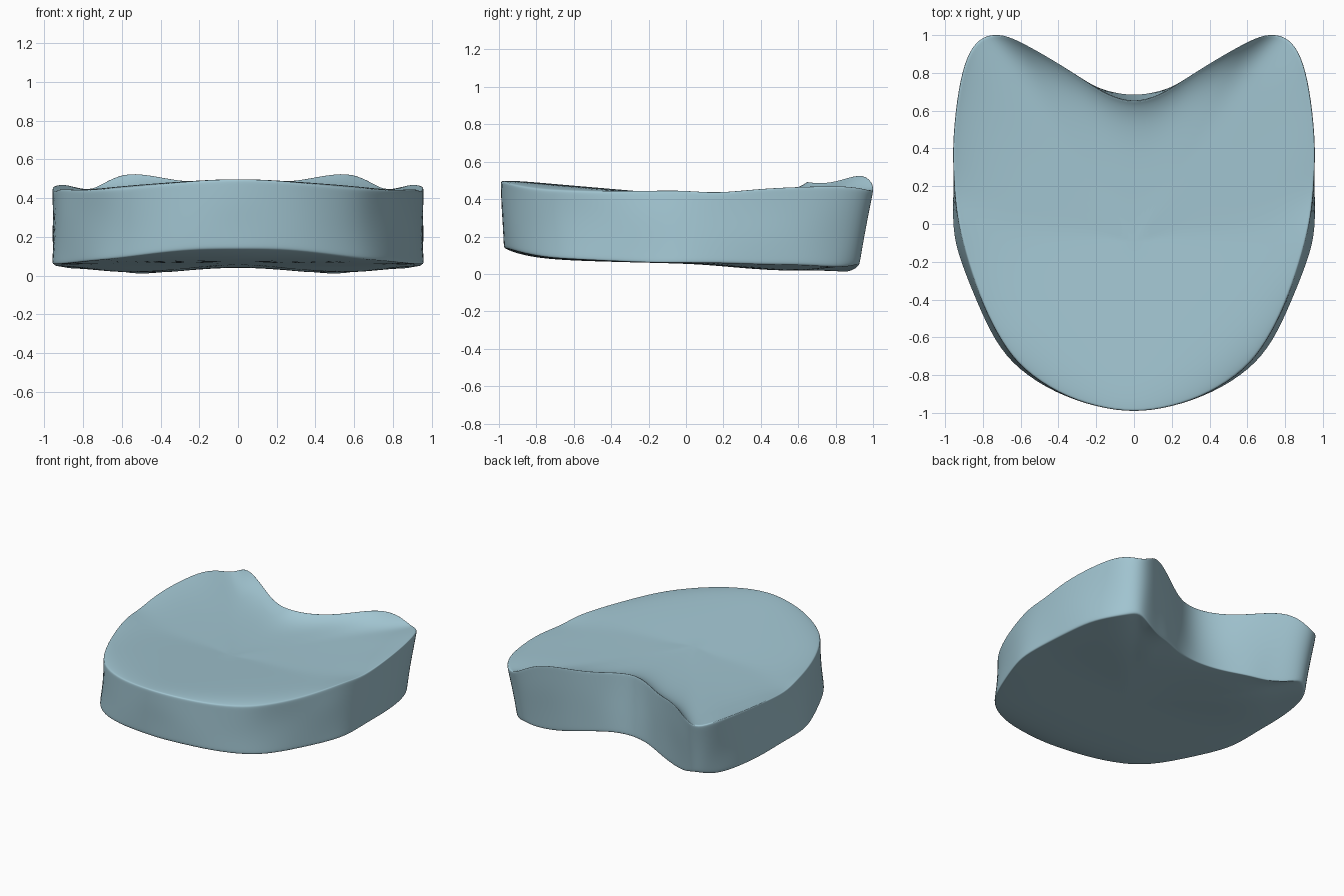
import bpy
import bmesh
import math
from mathutils import Vector, noise

cube = bpy.data.objects.get("Cube")
if cube:
    bpy.data.objects.remove(cube, do_unlink=True)

# Half outline from front centre round to the rear notch:
# top edge (x, y, z), bottom edge (x, y, z)
half_outline = [
    ((0, -1, .5), (0, -.98, .14)),
    ((.2, -.97, .49), (.21, -.96, .14)),
    ((.4, -.9, .47), (.41, -.9, .12)),
    ((.59, -.77, .45), (.62, -.77, .09)),
    ((.7, -.63, .445), (.74, -.62, .08)),
    ((.8, -.43, .44), (.83, -.42, .07)),
    ((.88, -.2, .445), (.92, -.2, .06)),
    ((.93, 0, .45), (.965, -.04, .06)),
    ((.95, .16, .43), (.955, .2, .06)),
    ((.965, .4, .46), (.95, .42, .05)),
    ((.94, .66, .47), (.93, .63, .05)),
    ((.9, .86, .475), (.87, .8, .035)),
    ((.84, .97, .455), (.8, .89, .04)),
    ((.76, 1.01, .44), (.73, .94, .06)),
    ((.67, 1, .5), (.63, .91, .02)),
    ((.57, .95, .54), (.5, .85, .005)),
    ((.43, .87, .52), (.38, .81, .02)),
    ((.29, .78, .49), (.26, .75, .03)),
    ((.14, .68, .49), (.14, .7, .04)),
    ((0, .64, .5), (0, .68, .045)),
]


def mirrored(points):
    """Close a half loop by reflecting it across x = 0."""
    right = [Vector(p) for p in points]
    left = [Vector((-p.x, p.y, p.z)) for p in reversed(right[1:-1])]
    return right + left


def top_height(x, y):
    """Shallow dish that falls towards the rear."""
    return .425 + .085 * max(0, -y - .05) + .02 * max(0, y - .4)


def bottom_height(x, y):
    """Gently tilted underside with two soft rear lobes."""
    lobe = math.exp(-((abs(x) - .5) ** 2 + (y - .5) ** 2) / .07)
    return .055 - .025 * y - .035 * lobe


def cap_ring(edge, scale, height, falloff):
    """Edge loop pulled inwards and blended into a cap surface."""
    ring = []
    for p in edge:
        x, y = p.x * scale, (p.y + .1) * scale - .1
        blend = scale ** falloff
        ring.append(Vector((x, y, p.z * blend + height(x, y) * (1 - blend))))
    return ring


def wall_ring(low, high, t):
    """Loop on the side wall, slightly uneven between its two edges."""
    ring = []
    for a, b in zip(low, high):
        p = a.lerp(b, t)
        bump = noise.noise(Vector((abs(p.x) * 5, p.y * 5, p.z * 3)))
        swell = 1 + bump * .02 * math.sin(math.pi * t)
        ring.append(Vector((p.x * swell, p.y * swell, p.z)))
    return ring


top_edge = mirrored([pair[0] for pair in half_outline])
bottom_edge = mirrored([pair[1] for pair in half_outline])
cap_scales = [.2, .45, .7, .86, .95, .985]

# Ordered loops from underside centre, up the wall, to top centre
rings = [cap_ring(bottom_edge, s, bottom_height, 8) for s in cap_scales]
rings += [wall_ring(bottom_edge, top_edge, t) for t in (0, .08, .35, .65, .93, 1)]
rings += [cap_ring(top_edge, s, top_height, 10) for s in reversed(cap_scales)]

bm = bmesh.new()
loops = [[bm.verts.new(p) for p in ring] for ring in rings]
count = len(top_edge)
for lower, upper in zip(loops, loops[1:]):
    for i in range(count):
        j = (i + 1) % count
        bm.faces.new((lower[i], lower[j], upper[j], upper[i]))

# Close the centre of each cap with a fan
for loop, height in ((loops[0], bottom_height), (loops[-1], top_height)):
    centre = bm.verts.new((0, -.1, height(0, -.1)))
    for i in range(count):
        bm.faces.new((loop[i], loop[(i + 1) % count], centre))
bmesh.ops.recalc_face_normals(bm, faces=bm.faces)

mesh = bpy.data.meshes.new("spinal_disc")
bm.to_mesh(mesh)
bm.free()
disc = bpy.data.objects.new("spinal_disc", mesh)
bpy.context.collection.objects.link(disc)

# Pale blue cartilage
material = bpy.data.materials.new("pale_blue")
material.use_nodes = True
colour = (.36, .56, .64, 1)
material.diffuse_color = colour
material.node_tree.nodes["Principled BSDF"].inputs["Base Color"].default_value = colour
mesh.materials.append(material)

# Smooth rounded surface
subdivision = disc.modifiers.new("soft_surface", "SUBSURF")
subdivision.levels = subdivision.render_levels = 2
bpy.context.view_layer.objects.active = disc
disc.select_set(True)
bpy.ops.object.shade_smooth()
